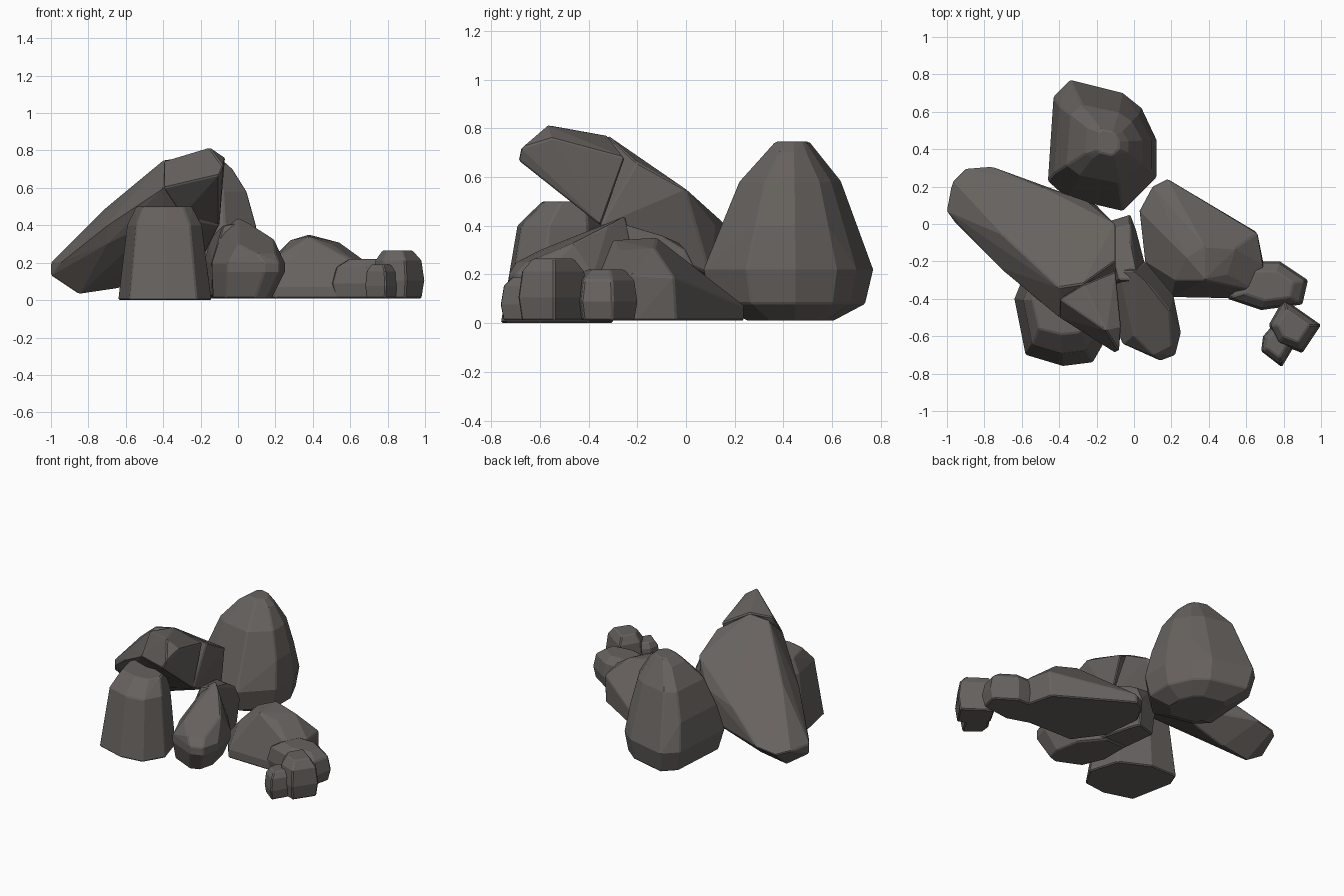
import bpy
import bmesh
from math import radians
from mathutils import Vector

default_cube = bpy.data.objects.get("Cube")
if default_cube is not None:
    bpy.data.objects.remove(default_cube, do_unlink=True)

# One dull brown-grey stone colour for every rock
stone = bpy.data.materials.new("brown_grey_stone")
stone.use_nodes = True
stone_colour = (.135, .122, .113, 1)
stone.diffuse_color = stone_colour
stone.node_tree.nodes["Principled BSDF"].inputs["Base Color"].default_value = stone_colour


def hull_rock(name, points):
    """Wrap a faceted stone around the points and chip its edges."""
    mesh = bpy.data.meshes.new(name)
    bm = bmesh.new()
    for point in points:
        bm.verts.new(Vector(point))
    hull = bmesh.ops.convex_hull(bm, input=bm.verts[:], use_existing_faces=False)
    spare = set(hull["geom_interior"]) | set(hull["geom_unused"])
    spare_verts = [item for item in spare if isinstance(item, bmesh.types.BMVert)]
    bmesh.ops.delete(bm, geom=spare_verts, context="VERTS")
    bmesh.ops.dissolve_limit(bm, angle_limit=radians(4), verts=bm.verts[:], edges=bm.edges[:])
    bmesh.ops.recalc_face_normals(bm, faces=bm.faces[:])
    bm.to_mesh(mesh)
    bm.free()
    mesh.materials.append(stone)
    rock = bpy.data.objects.new(name, mesh)
    bpy.context.scene.collection.objects.link(rock)
    worn_edges = rock.modifiers.new("worn_edges", "BEVEL")
    worn_edges.width = .007
    worn_edges.segments = 1
    worn_edges.limit_method = "ANGLE"
    worn_edges.angle_limit = radians(35)


def stacked_rock(name, outline, centre, levels, crown=()):
    """Stack a plan outline, shrunk towards the centre; each level is height, x and y scale."""
    centre_x, centre_y = centre
    points = list(crown)
    for height, scale_x, scale_y in levels:
        for x, y in outline:
            points.append((centre_x + (x - centre_x) * scale_x,
                           centre_y + (y - centre_y) * scale_y,
                           height))
    hull_rock(name, points)


def low_rock(name, outline, height):
    """Small stone with a tucked base and a rounded top."""
    centre_x = sum(x for x, y in outline) / len(outline)
    centre_y = sum(y for x, y in outline) / len(outline)
    levels = [(.01, .9, .9), (height * .4, 1, 1), (height * .8, .9, .9), (height, .6, .6)]
    stacked_rock(name, outline, (centre_x, centre_y), levels)


# Tall rounded boulder at the back
stacked_rock(
    "back_boulder",
    outline=[(-.43, .68), (-.34, .77), (-.06, .7), (.04, .62), (.12, .45),
             (.12, .25), (-.06, .07), (-.36, .14), (-.46, .23)],
    centre=(-.13, .44),
    levels=[(.01, .5, .5), (.08, .9, .9), (.22, 1, 1), (.4, .9, .8),
            (.58, .7, .6), (.7, .4, .3), (.745, .2, .2)])

# Long slab leaning up from the ground towards the front
hull_rock("leaning_slab", [
    # lower end
    (-1, .07, .13), (-1, .07, .2), (-.97, .23, .2), (-.9, .3, .18),
    (-.77, .31, .2), (-.85, .1, .03), (-.65, .1, .06), (-.95, 0, .2),
    # upper face
    (-.7, -.06, .5), (-.4, -.34, .75), (-.27, -.32, .77), (-.1, -.2, .66),
    (-.1, 0, .55), (-.25, .12, .4), (-.5, .2, .37),
    # front edge
    (-.7, -.25, .4), (-.4, -.5, .6),
    # underside
    (-.7, -.2, .3), (-.4, -.4, .45), (-.1, -.35, .4), (-.2, .1, .2)])

# Pointed tip continuing the slab
hull_rock("slab_tip", [
    (-.08, -.68, .72), (-.1, -.69, .67), (-.07, -.55, .76), (-.15, -.57, .815),
    (-.4, -.5, .6), (-.4, -.4, .74), (-.27, -.32, .77),
    (-.1, -.25, .68), (-.1, -.35, .4), (-.3, -.4, .45)])

# Upright block under the slab
stacked_rock(
    "front_block",
    outline=[(-.64, -.4), (-.58, -.7), (-.38, -.76), (-.22, -.74),
             (-.14, -.6), (-.2, -.4), (-.4, -.3), (-.6, -.3)],
    centre=(-.4, -.42),
    levels=[(0, 1, 1), (.2, .9, .9), (.4, .8, .8), (.5, .6, .5)])

# Long rock between the block and the right-hand group, front lobe then rear lobe
stacked_rock(
    "centre_rock_front",
    outline=[(-.14, -.2), (.06, -.2), (.21, -.38), (.25, -.58), (.22, -.7),
             (.14, -.73), (-.06, -.64), (-.14, -.45)],
    centre=(-.1, -.4),
    levels=[(.01, .8, .8), (.15, 1, 1), (.2, 1, 1)],
    crown=[(-.08, -.25, .38), (0, -.25, .44), (.08, -.32, .4), (.19, -.46, .33),
           (.2, -.65, .25), (.1, -.7, .25), (0, -.6, .3)])
stacked_rock(
    "centre_rock_rear",
    outline=[(-.18, 0), (-.02, .05), (.01, -.03), (.08, -.3), (-.14, -.35)],
    centre=(-.1, -.2),
    levels=[(.02, .9, .9), (.2, 1, 1)],
    crown=[(-.15, -.03, .33), (-.02, 0, .3), (-.02, -.1, .36), (-.08, -.3, .4), (.02, -.3, .42)])

# Low humped rock on the left side
stacked_rock(
    "side_hump",
    outline=[(.03, .07), (.1, .2), (.18, .24), (.42, .02), (.65, -.04),
             (.69, -.2), (.69, -.4), (.2, -.39), (.06, -.2)],
    centre=(.4, -.15),
    levels=[(.01, 1, 1), (.07, 1, 1), (.1, .9, .9)],
    crown=[(.66, -.05, .19), (.69, -.22, .2), (.65, -.36, .19), (.22, -.3, .24),
           (.2, 0, .2), (.28, -.18, .32), (.38, -.12, .35), (.54, -.13, .31),
           (.5, -.27, .3), (.38, -.3, .34)])

# Small rocks trailing off at the outer end
low_rock("outer_rock", [(.6, -.2), (.78, -.2), (.93, -.3), (.9, -.43), (.68, -.46), (.5, -.4)], .22)
low_rock("end_rock", [(.8, -.4), (.87, -.45), (1, -.54), (.9, -.69), (.77, -.64), (.72, -.54)], .265)
low_rock("end_pebble", [(.68, -.68), (.69, -.6), (.76, -.52), (.87, -.63), (.79, -.765)], .19)
